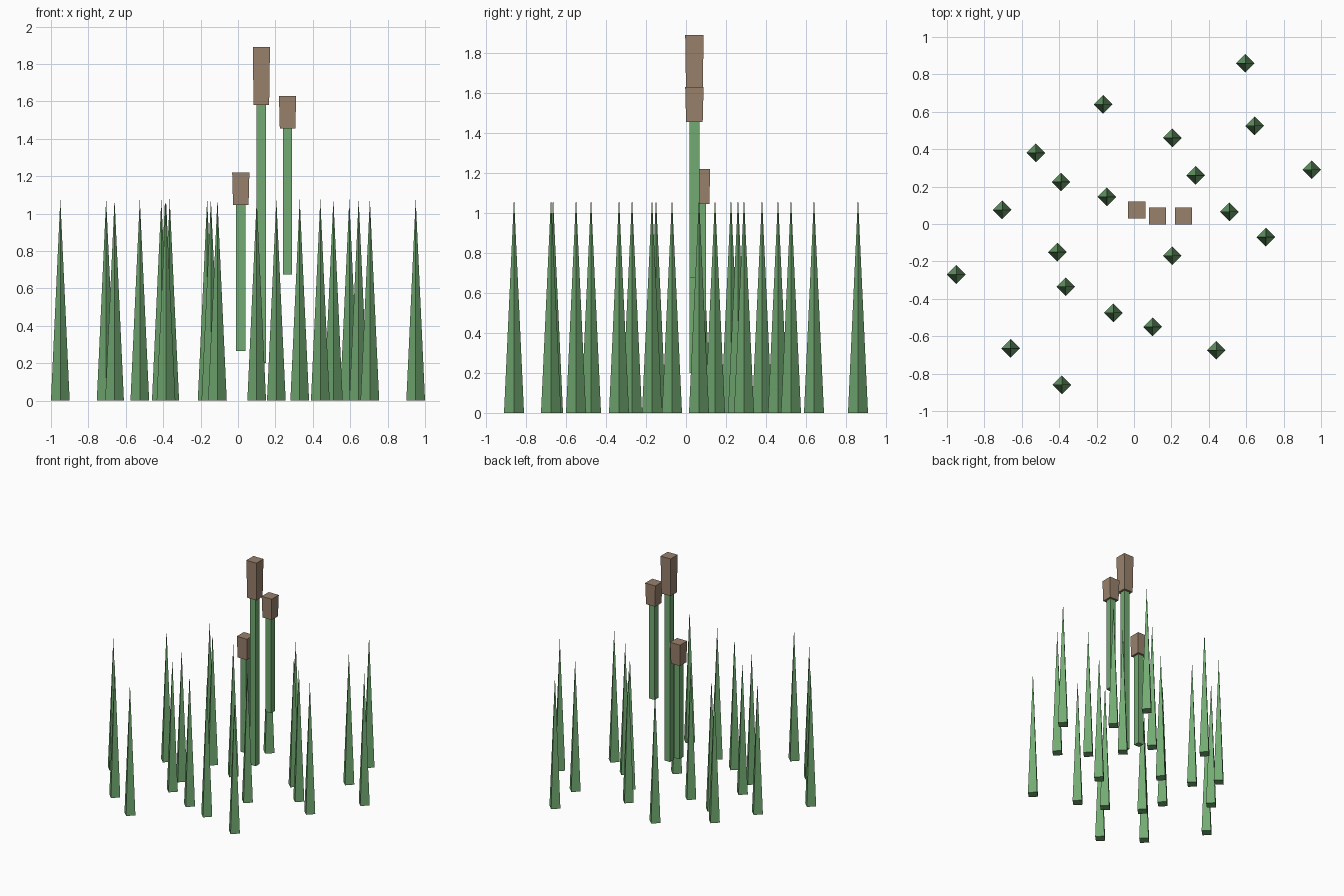
import bpy
from math import radians, sqrt

cube = bpy.data.objects.get("Cube")
if cube:
    bpy.data.objects.remove(cube, do_unlink=True)


def material(name, colour):
    mat = bpy.data.materials.new(name)
    mat.use_nodes = True
    mat.diffuse_color = colour
    mat.node_tree.nodes["Principled BSDF"].inputs["Base Color"].default_value = colour
    return mat


green = material("reed green", (0.17, 0.41, 0.17, 1))
brown = material("seed head brown", (0.32, 0.22, 0.15, 1))


def spike(name, x, y, bottom, top, r_bottom, r_top, turn, mat):
    """Four-sided column or point standing between two heights."""
    bpy.ops.mesh.primitive_cone_add(
        vertices=4, radius1=r_bottom, radius2=r_top, depth=top - bottom,
        location=(x, y, (bottom + top) / 2), rotation=(0, 0, radians(turn)))
    obj = bpy.context.object
    obj.name = name
    obj.data.materials.append(mat)


def box(name, x, y, bottom, top, w_bottom, w_top, mat):
    """Square column given by its side widths."""
    spike(name, x, y, bottom, top, w_bottom / sqrt(2), w_top / sqrt(2), 45, mat)


# Grass blades: slim pointed diamonds scattered over the ground
blades = [
    (0.595, 0.86), (-0.165, 0.64), (0.645, 0.525), (0.205, 0.46), (-0.525, 0.38),
    (-0.39, 0.225), (0.33, 0.26), (0.95, 0.29), (-0.145, 0.145), (-0.705, 0.075),
    (0.51, 0.065), (0.705, -0.07), (-0.41, -0.15), (0.205, -0.17), (-0.95, -0.27),
    (-0.365, -0.335), (-0.11, -0.475), (0.1, -0.55), (-0.66, -0.665),
    (0.44, -0.675), (-0.385, -0.86),
]
for x, y in blades:
    spike("grass_blade", x, y, 0, 1.08, 0.05, 0, 0, green)

# Reeds: square stem with a slightly flared seed head (x, y, stem base, head base, tip)
reeds = [
    (0.015, 0.075, 0.265, 1.045, 1.22),
    (0.125, 0.042, 0.2, 1.58, 1.89),
    (0.265, 0.042, 0.675, 1.455, 1.63),
]
for x, y, base, neck, tip in reeds:
    box("reed_stem", x, y, base, neck, 0.05, 0.05, green)
    box("reed_head", x, y, neck, tip, 0.083, 0.092, brown)
